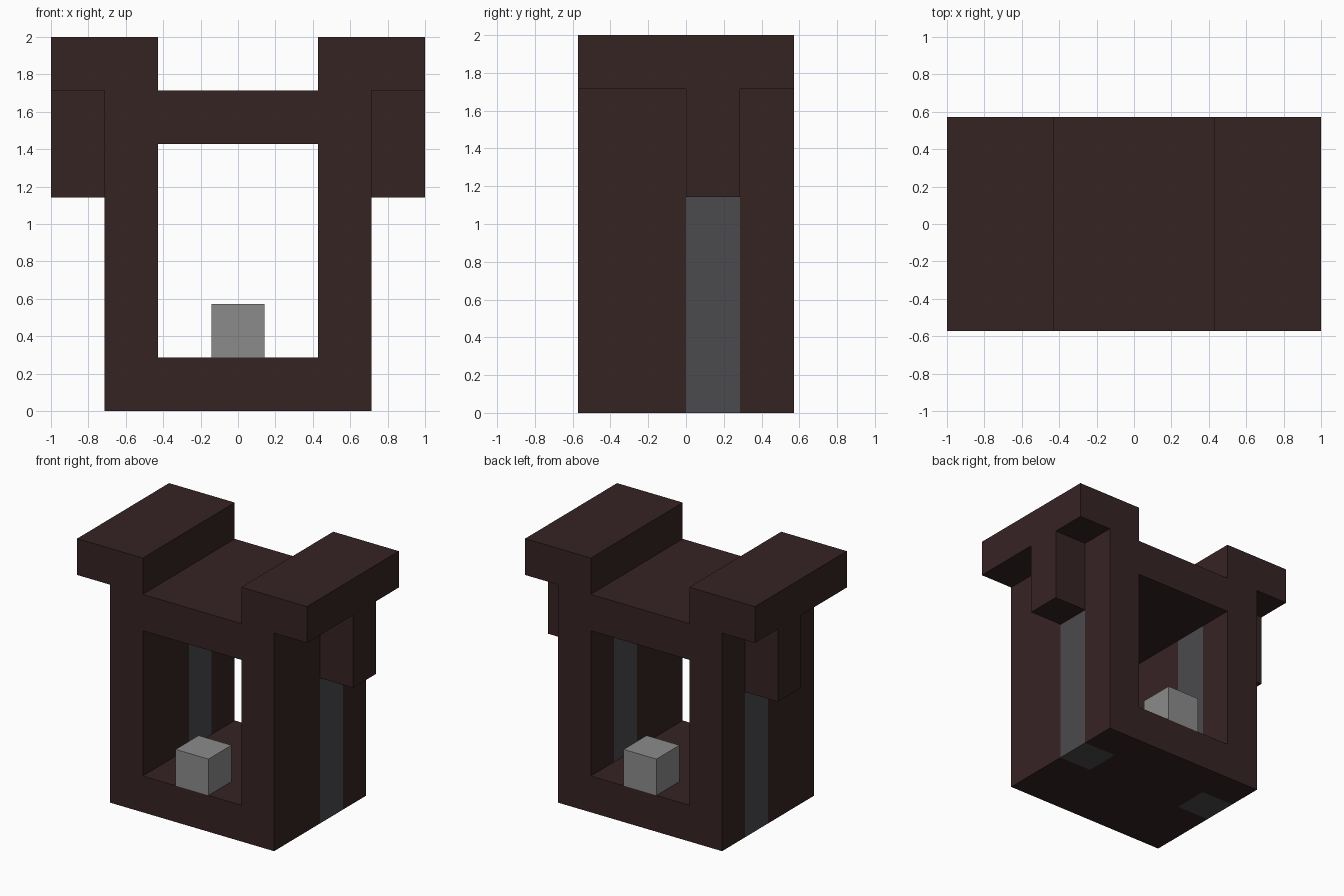
import bpy
import bmesh
from mathutils import Vector

cube = bpy.data.objects.get("Cube")
if cube:
    bpy.data.objects.remove(cube, do_unlink=True)

U = 2 / 7  # one block: the model is 7 x 4 x 7 blocks


def material(name, rgb):
    mat = bpy.data.materials.new(name)
    mat.use_nodes = True
    color = (*rgb, 1)
    mat.diffuse_color = color
    mat.node_tree.nodes["Principled BSDF"].inputs["Base Color"].default_value = color
    return mat


dark_brown = material("dark brown", (0.037, 0.0168, 0.0176))
slate_grey = material("slate grey", (0.07, 0.0685, 0.075))
light_grey = material("light grey", (0.26, 0.26, 0.26))


def block(name, x, y, z, mat):
    """Box spanning the (low, high) ranges, given in blocks."""
    low, high = (Vector(c) * U for c in zip(x, y, z))
    bm = bmesh.new()
    bmesh.ops.create_cube(bm, size=1)
    bmesh.ops.scale(bm, vec=high - low, verts=bm.verts)
    mesh = bpy.data.meshes.new(name)
    bm.to_mesh(mesh)
    bm.free()
    mesh.materials.append(mat)
    obj = bpy.data.objects.new(name, mesh)
    obj.location = (low + high) / 2
    bpy.context.collection.objects.link(obj)
    return obj


DEPTH = (-2, 2)

# Floor and lintel between the side walls
block("floor", (-1.5, 1.5), DEPTH, (0, 1), dark_brown)
block("lintel", (-1.5, 1.5), DEPTH, (5, 6), dark_brown)

# Side walls, each with a grey pillar set flush in it, a bracket and a cap
for label, side in (("left", 1), ("right", -1)):
    wall = sorted((1.5 * side, 2.5 * side))
    outer = sorted((2.5 * side, 3.5 * side))
    cap = sorted((1.5 * side, 3.5 * side))
    block(label + "_wall_front", wall, (-2, 0), (0, 6), dark_brown)
    block(label + "_wall_rear", wall, (1, 2), (0, 6), dark_brown)
    block(label + "_pillar", wall, (0, 1), (0, 5), slate_grey)
    block(label + "_pillar_head", wall, (0, 1), (5, 6), dark_brown)
    block(label + "_bracket", outer, (0, 1), (4, 6), dark_brown)
    block(label + "_cap", cap, DEPTH, (6, 7), dark_brown)

# Small blocks resting on the floor at both openings
for label, y in (("front", (-2, -1)), ("rear", (1, 2))):
    block(label + "_floor_block", (-0.5, 0.5), y, (1, 2), light_grey)
